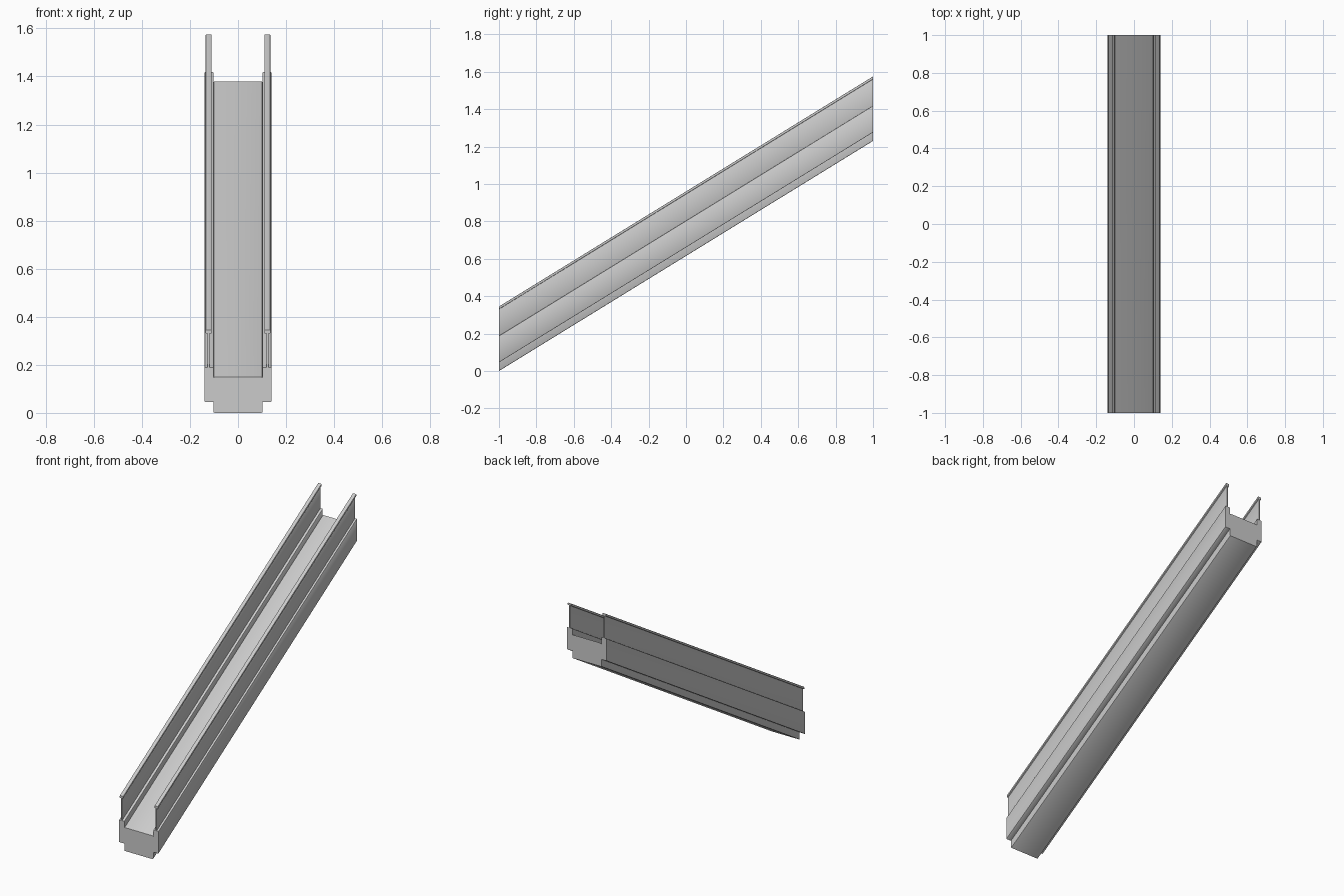
import bpy, bmesh

if "Cube" in bpy.data.objects:
    bpy.data.objects.remove(bpy.data.objects["Cube"])

RISE = 1.23      # height gained from y=-1 to y=1
SEGMENTS = 4     # lengthwise panel seams


def chamfered(x0, x1, z0, z1, c):
    """Rectangle profile with small two-step rounded corners."""
    k = c * 0.29
    pts = []
    for cx, cz, sx, sz in ((x0, z0, 1, 1), (x1, z0, -1, 1), (x1, z1, -1, -1), (x0, z1, 1, -1)):
        corner = [(cx, cz + sz * c), (cx + sx * k, cz + sz * k), (cx + sx * c, cz)]
        pts += corner if sx * sz > 0 else corner[::-1]
    return pts


def incline(name, profile, segments=1):
    """Sweep an upright profile along the slope with vertical end cuts."""
    bm = bmesh.new()
    rings = []
    for i in range(segments + 1):
        t = i / segments
        rings.append([bm.verts.new((x, -1 + 2 * t, z + RISE * t)) for x, z in profile])
    n = len(profile)
    for a, b in zip(rings, rings[1:]):
        for i in range(n):
            j = (i + 1) % n
            bm.faces.new((a[i], a[j], b[j], b[i]))
    bm.faces.new(rings[0])
    bm.faces.new(rings[-1][::-1])
    bmesh.ops.recalc_face_normals(bm, faces=bm.faces)
    mesh = bpy.data.meshes.new(name)
    bm.to_mesh(mesh)
    bm.free()
    ob = bpy.data.objects.new(name, mesh)
    bpy.context.collection.objects.link(ob)
    bpy.context.view_layer.objects.active = ob
    ob.select_set(True)
    bpy.ops.object.shade_smooth_by_angle()
    ob.select_set(False)
    return ob


# Central ramp bed
incline("ramp_bed", chamfered(-0.102, 0.102, 0.0, 0.149, 0.005))

for side, s in (("left", -1), ("right", 1)):
    def part(x0, x1, z0, z1, c):
        a, b = sorted((s * x0, s * x1))
        return chamfered(a, b, z0, z1, c)

    # Side skirt, upright panel and handrail
    incline(side + "_skirt", part(0.102, 0.139, 0.046, 0.188, 0.003))
    incline(side + "_panel", part(0.118, 0.126, 0.18, 0.335, 0.001), SEGMENTS)
    incline(side + "_handrail", part(0.110, 0.135, 0.330, 0.345, 0.004))
